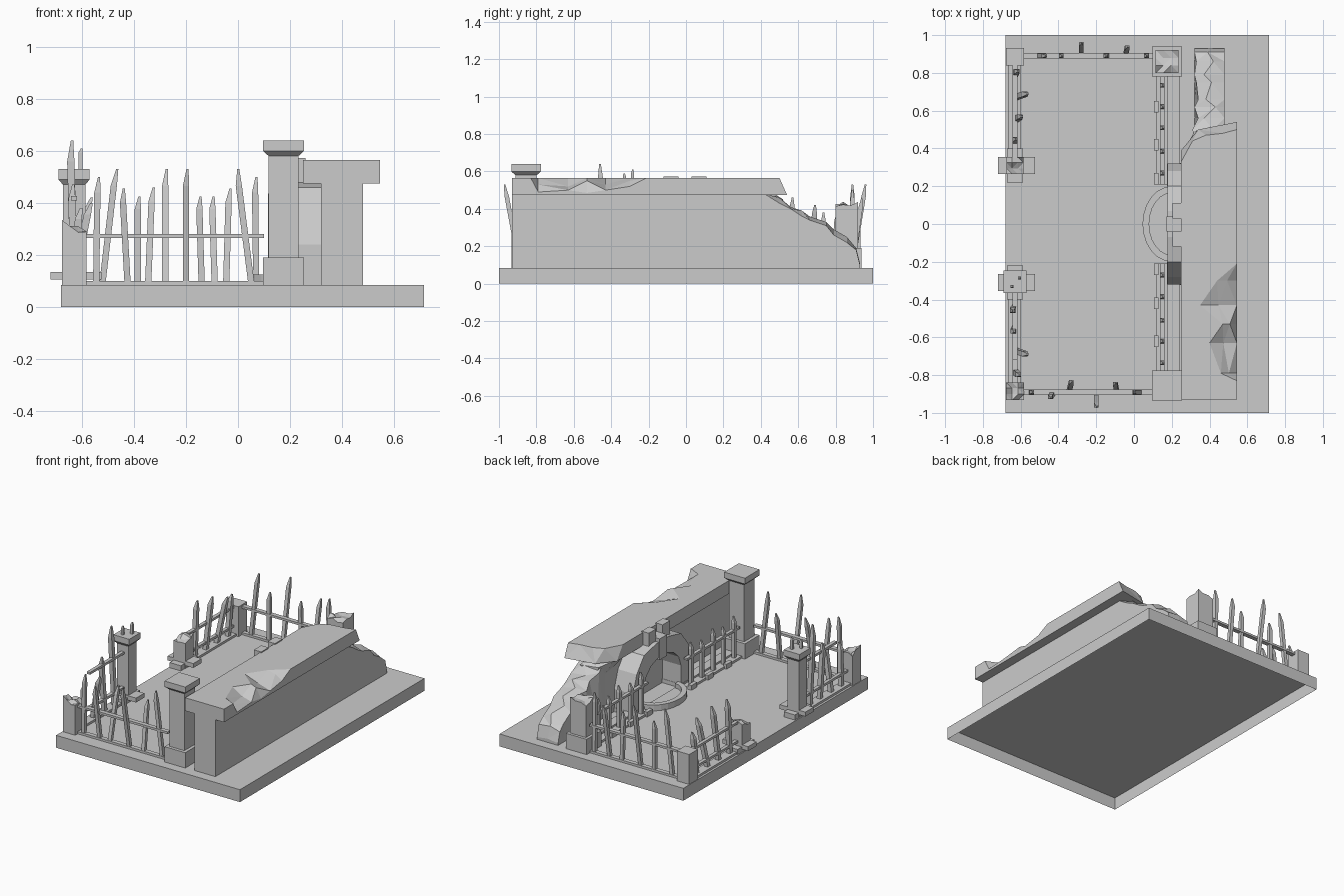
import bpy, bmesh, random
from math import cos, sin, pi
from mathutils import Vector

random.seed(4)
cube = bpy.data.objects.get("Cube")
if cube:
    bpy.data.objects.remove(cube, do_unlink=True)

stone = bpy.data.materials.new("grey_stone")
stone.use_nodes = True
GREY = (0.6, 0.6, 0.6, 1)
stone.diffuse_color = GREY
stone.node_tree.nodes["Principled BSDF"].inputs["Base Color"].default_value = GREY

GROUND = 0.085
KERB = 0.1


def finish(name, bm):
    mesh = bpy.data.meshes.new(name)
    bm.to_mesh(mesh)
    bm.free()
    mesh.materials.append(stone)
    obj = bpy.data.objects.new(name, mesh)
    bpy.context.collection.objects.link(obj)
    return obj


def add_loft(bm, sections):
    """Skin a list of equally long point rings and cap both ends."""
    rings = [[bm.verts.new(p) for p in ring] for ring in sections]
    n = len(rings[0])
    faces = []
    for a, b in zip(rings, rings[1:]):
        for i in range(n):
            j = (i + 1) % n
            faces.append(bm.faces.new((a[i], a[j], b[j], b[i])))
    caps = [bm.faces.new(rings[0]), bm.faces.new(rings[-1])]
    bmesh.ops.recalc_face_normals(bm, faces=faces + caps)
    bmesh.ops.triangulate(bm, faces=[f for f in caps if len(f.verts) > 4])
    return rings


def square(x, y, z, r, jag=0):
    return [(x + sx * r, y + sy * r, z + random.uniform(-jag, jag))
            for sx, sy in ((-1, -1), (1, -1), (1, 1), (-1, 1))]


def add_box(bm, x0, x1, y0, y1, z0, z1):
    add_loft(bm, [[(x0, y0, z), (x1, y0, z), (x1, y1, z), (x0, y1, z)] for z in (z0, z1)])


def box(name, *size):
    bm = bmesh.new()
    add_box(bm, *size)
    return finish(name, bm)


def pillar(name, x, y, r, top, plinth=0, cap=0, jag=0):
    bm = bmesh.new()
    if plinth:
        add_loft(bm, [square(x, y, z, plinth) for z in (GROUND, 0.19)])
    if jag:
        # broken crown: a rough grid of facets
        rings = add_loft(bm, [square(x, y, GROUND, r), square(x, y, top - jag, r, jag)])
        crown = [f for f in bm.faces if all(v in rings[1] for v in f.verts)]
        bmesh.ops.subdivide_edges(bm, edges=list({e for f in crown for e in f.edges}),
                                  cuts=2, use_grid_fill=True)
        for v in bm.verts:
            if v.co.z > top - 3 * jag:
                v.co.z += random.uniform(-jag, jag) * 0.7
        bmesh.ops.triangulate(bm, faces=bm.faces)
    else:
        add_loft(bm, [square(x, y, z, r) for z in (GROUND, top)])
    if cap:
        add_loft(bm, [square(x, y, top, r), square(x, y, top + 0.02, cap),
                      square(x, y, top + 0.06, cap)])
    return finish(name, bm)


def fence(name, pickets, r=0.012):
    """Leaning bars, each sharpened towards one side."""
    bm = bmesh.new()
    for base, tip in pickets:
        base, tip = Vector(base), Vector(tip)
        neck = base.lerp(tip, 0.85)
        add_loft(bm, [square(*base, r), square(*neck, r),
                      square(tip.x + r / 2, tip.y, tip.z, r / 3)])
    return finish(name, bm)


# Base slab, open underneath
bm = bmesh.new()
add_box(bm, -0.68, 0.715, -1, 1, 0, GROUND)
bmesh.ops.delete(bm, geom=[f for f in bm.faces if f.calc_center_median().z < 0.01],
                 context='FACES_ONLY')
finish("base_slab", bm)

# Pillars
pillar("front_wall_pillar", 0.175, -0.855, 0.057, 0.58, plinth=0.079, cap=0.079)
pillar("back_wall_pillar", 0.175, 0.86, 0.06, 0.445, plinth=0.079, jag=0.022)
pillar("front_corner_pillar", -0.63, -0.885, 0.047, 0.33, jag=0.025)
pillar("back_corner_pillar", -0.63, 0.885, 0.047, 0.29)
pillar("broken_gate_pillar", -0.63, 0.31, 0.045, 0.3, jag=0.02)
pillar("tall_gate_pillar", -0.63, -0.305, 0.043, 0.47, cap=0.06)
fence("gate_spikes", [((-0.645, -0.33, 0.5), (-0.645, -0.33, 0.59)),
                      ((-0.605, -0.285, 0.5), (-0.605, -0.285, 0.61))], r=0.008)

# Stepped gate footings
for side in (-1, 1):
    bm = bmesh.new()
    y = side * 0.31
    add_box(bm, -0.72, -0.525, y - 0.045, y + 0.045, 0.105, 0.135)
    add_box(bm, -0.672, -0.588, y - 0.09, y + 0.09, GROUND, 0.12)
    finish("gate_footing", bm)

# Front and back fences: foot x, tip x, tip z, outward lean
front = [(-0.545, -0.54, 0.5, 0), (-0.425, -0.445, 0.455, 0.03), (-0.345, -0.33, 0.46, -0.06),
         (-0.2, -0.2, 0.53, 0.08), (-0.09, -0.1, 0.425, -0.05), (0.05, -0.005, 0.53, 0)]
back = [(-0.52, -0.47, 0.53, 0), (-0.385, -0.385, 0.425, 0), (-0.28, -0.28, 0.53, 0.07),
        (-0.14, -0.15, 0.425, 0), (-0.045, -0.035, 0.455, 0.05), (0.07, 0.065, 0.5, 0)]
for label, s, row in (("front", -1, front), ("back", 1, back)):
    y = s * 0.89
    fence(label + "_fence_pickets",
          [((a, y, KERB), (b, y + s * lean, z)) for a, b, z, lean in row])
    for part, z0, z1 in (("rail", 0.265, 0.28), ("kerb", GROUND, KERB)):
        box(label + "_fence_" + part, -0.585, 0.1, y - 0.015, y + 0.015, z0, z1)

# Gate side fences: y, tip x, tip z
X = -0.63
gate_front = [(-0.44, -0.645, 0.64), (-0.55, -0.64, 0.47), (-0.67, -0.57, 0.4), (-0.78, -0.61, 0.38)]
gate_back = [(0.43, -0.63, 0.47), (0.55, -0.6, 0.46), (0.67, -0.57, 0.42), (0.79, -0.62, 0.38)]
for label, s, row, rails in (("front", -1, gate_front, (0.17, 0.41)),
                             ("back", 1, gate_back, (0.14, 0.27))):
    fence("gate_" + label + "_pickets",
          [((X, y, KERB), (tip, y + s * 0.02, z)) for y, tip, z in row], r=0.014)
    y0, y1 = sorted((s * 0.36, s * 0.84))
    box("gate_" + label + "_kerb", X - 0.035, X + 0.03, y0, y1, GROUND, KERB)
    for z in rails:
        a, b = sorted((s * 0.35, s * (0.72 if z > 0.4 else 0.84)))
        box("gate_" + label + "_rail", X - 0.012, X + 0.012, a, b, z, z + 0.016)

# Low fences beside the arch
for s in (-1, 1):
    label = "front" if s < 0 else "back"
    fence("inner_" + label + "_pickets",
          [((0.15, s * y, KERB), (0.15, s * y, 0.38 - 0.03 * (i % 2)))
           for i, y in enumerate((0.27, 0.385, 0.51, 0.62, 0.735))])
    y0, y1 = sorted((s * 0.21, s * 0.78))
    box("inner_" + label + "_kerb", 0.12, 0.175, y0, y1, GROUND, KERB)
    box("inner_" + label + "_step", 0.175, 0.24, y0, y1, GROUND, 0.112)
    box("inner_" + label + "_rail", 0.138, 0.162, y0, y1, 0.28, 0.295)
    for y in (0.24, 0.42, 0.62):
        box("kerb_block", 0.105, 0.13, s * y - 0.03, s * y + 0.03, GROUND, 0.118)

# Long wall body with a collapsed back end: y, left x, left z, crest x, crest z, right z
TOP = 0.48
ruin = [(-0.93, 0.32, TOP, 0.4, TOP, TOP), (0.42, 0.32, TOP, 0.4, TOP, TOP),
        (0.5, 0.31, 0.42, 0.42, 0.46, 0.43), (0.56, 0.34, 0.38, 0.37, 0.41, 0.4),
        (0.62, 0.32, 0.34, 0.43, 0.39, 0.36), (0.66, 0.34, 0.33, 0.38, 0.36, 0.34),
        (0.75, 0.33, 0.28, 0.41, 0.33, 0.31), (0.79, 0.32, 0.26, 0.37, 0.29, 0.26),
        (0.86, 0.33, 0.2, 0.42, 0.25, 0.22), (0.91, 0.32, 0.17, 0.39, 0.19, 0.18),
        (0.93, 0.32, 0.1, 0.4, 0.11, 0.1)]
bm = bmesh.new()
add_loft(bm, [[(0.32, y, GROUND), (0.48, y, GROUND), (0.48, y, zr), (xc, y, zc), (xl, y, zl)]
              for y, xl, zl, xc, zc, zr in ruin])
bmesh.ops.triangulate(bm, faces=[f for f in bm.faces if f.calc_center_median().y > 0.3])
finish("long_wall", bm)

# Capping slab with chipped outer edge: y, chip x, chip middle z, edge z
L, R, ZB, ZT = 0.25, 0.545, 0.475, 0.565
chips = [(-0.93, R, ZT, ZT), (-0.83, R, ZT, ZT), (-0.79, 0.46, 0.53, 0.49),
         (-0.63, 0.4, 0.52, 0.5), (-0.53, 0.47, 0.55, 0.485), (-0.43, 0.35, 0.53, 0.5),
         (-0.3, 0.44, 0.55, 0.52), (-0.21, R, ZT, ZT), (0.3, R, ZT, ZT)]
sections = [[(L, y, ZB), (0.36, y, ZB), (R, y, ZB), (R, y, ze), ((xc + R) / 2, y, zm),
             (xc, y, ZT), (min(xc, 0.34), y, ZT), (L, y, ZT)] for y, xc, zm, ze in chips]
sections.append([(L, 0.39, ZB), (0.34, 0.5, ZB), (R, 0.54, ZB), (R, 0.5, ZT), (0.47, 0.48, ZT),
                 (0.38, 0.47, ZT), (0.31, 0.44, ZT), (L, 0.33, ZT)])
bm = bmesh.new()
add_loft(bm, sections)
bmesh.ops.triangulate(bm, faces=[f for f in bm.faces
                                 if -0.84 < f.calc_center_median().y < -0.2
                                 and f.calc_center_median().x > 0.36])
bmesh.ops.dissolve_limit(bm, angle_limit=0.01, verts=bm.verts, edges=bm.edges)
finish("capping_slab", bm)

# Broken core hanging under the collapsed end
bm = bmesh.new()
add_loft(bm, [[(0.255, 0.33, ZB), (0.33, 0.33, ZB), (0.33, 0.33, 0.38)],
              [(0.27, 0.4, ZB), (0.42, 0.48, ZB), (0.33, 0.42, 0.36)],
              [(0.32, 0.49, 0.45), (0.44, 0.52, 0.45), (0.34, 0.5, 0.34)]])
finish("broken_underside", bm)

# Faceted arch in front of the wall, on two low feet
outer = [(0.32, GROUND), (0.32, 0.24), (0.28, 0.36), (0.2, 0.46), (0.07, 0.49)]
inner = [(0.2, GROUND), (0.2, 0.24), (0.175, 0.31), (0.12, 0.36), (0.05, 0.385)]
mirror = lambda pts: pts + [(-y, z) for y, z in reversed(pts)]
bm = bmesh.new()
add_loft(bm, [[(0.178, *o), (0.325, *o), (0.325, *i), (0.178, *i)]
              for o, i in zip(mirror(outer), mirror(inner))])
finish("arch", bm)
for y in (-0.26, 0.26):
    box("arch_foot", 0.176, 0.325, y - 0.062, y + 0.062, GROUND, 0.112)
box("keystone", 0.172, 0.26, -0.04, 0.04, 0.37, 0.515)
for y in (-0.08, 0.07):
    box("keystone_prong", 0.205, 0.26, y - 0.04, y + 0.04, 0.46, 0.572)

# Half-round basin: a rim swept round the arch opening, and its floor
bm = bmesh.new()
sweep = [pi / 2 + pi * i / 12 for i in range(13)]
ring = lambda rx, ry, z: [(0.2 + rx * cos(a), ry * sin(a), z) for a in sweep]
add_loft(bm, list(zip(ring(0.155, 0.2, GROUND), ring(0.155, 0.2, 0.125),
                      ring(0.12, 0.165, 0.125), ring(0.12, 0.165, GROUND))))
finish("basin_rim", bm)
bm = bmesh.new()
add_loft(bm, [ring(0.12, 0.165, z) for z in (GROUND, 0.095)])
finish("basin_floor", bm)
